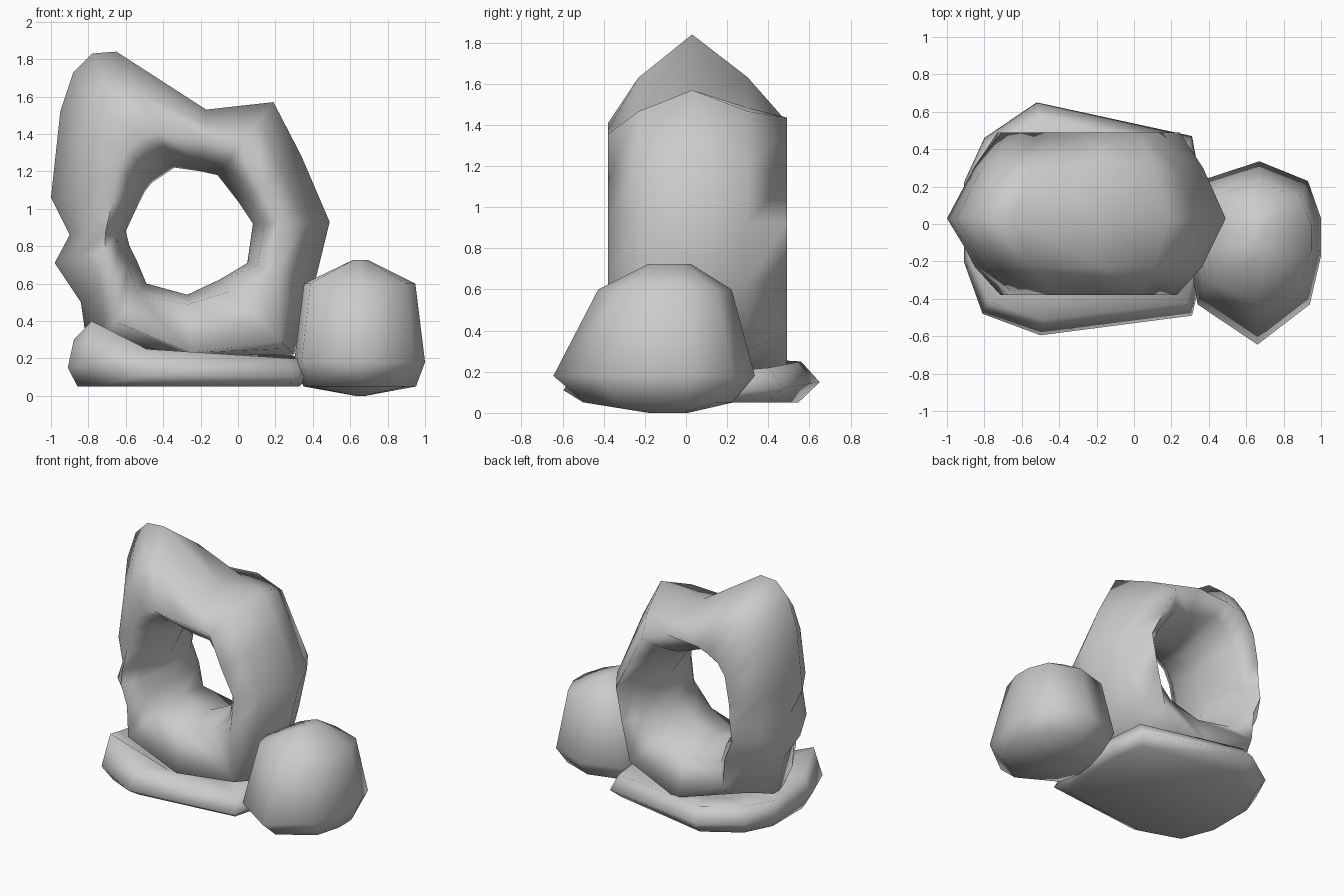
import bpy, bmesh, math

if "Cube" in bpy.data.objects:
    bpy.data.objects.remove(bpy.data.objects["Cube"])


def loft(name, rings, closed=False, angle=55):
    """Skin rings of equal point count; cap the ends unless the loft closes on itself."""
    bm = bmesh.new()
    loops = [[bm.verts.new(p) for p in r] for r in rings]
    n, m = len(loops), len(loops[0])
    for i in range(n if closed else n - 1):
        a, b = loops[i], loops[(i + 1) % n]
        for j in range(m):
            k = (j + 1) % m
            bm.faces.new((a[j], a[k], b[k], b[j]))
    if not closed:
        bm.faces.new(loops[0])
        bm.faces.new(loops[-1])
    bmesh.ops.recalc_face_normals(bm, faces=bm.faces)
    me = bpy.data.meshes.new(name)
    bm.to_mesh(me)
    bm.free()
    ob = bpy.data.objects.new(name, me)
    bpy.context.collection.objects.link(ob)
    bpy.ops.object.select_all(action='DESELECT')
    ob.select_set(True)
    bpy.context.view_layer.objects.active = ob
    bpy.ops.object.shade_smooth_by_angle(angle=math.radians(angle))
    return ob


# Holed rock: stations around the hole
# (outer x, z, inner x, z, front crest factor, back crest factor)
stations = [
    (-1.0, 1.06, -.53, 1.03, 1.2, 1.1), (-.95, 1.52, -.5, 1.09, 1.2, 1.1),
    (-.88, 1.73, -.46, 1.14, 1.2, 1.15), (-.78, 1.83, -.4, 1.18, 1.2, 1.2),
    (-.65, 1.84, -.34, 1.22, 1.2, 1.2), (-.17, 1.53, -.2, 1.2, .8, .5),
    (.19, 1.57, -.11, 1.18, .95, .95), (.34, 1.28, 0, 1.04, 1.1, 1.05),
    (.49, .93, .08, .92, 1.1, 1.05), (.41, .6, .05, .71, 1, 1.05),
    (.3, .22, -.1, .62, .3, .75), (-.25, .2, -.27, .54, .15, .1),
    (-.8, .22, -.49, .6, .8, .85), (-.84, .5, -.54, .72, 1, 1),
    (-.98, .71, -.58, .8, 1.15, 1.1), (-.9, .86, -.6, .88, 1.1, 1.1)]
# Cross-section: fraction from outer to inner edge, depth
section = [(0, .03), (.28, -.23), (.58, -.38), (.85, -.25),
           (1, .05), (.8, .37), (.57, .49), (.28, .3)]
rings = []
for ox, oz, ix, iz, kf, kb in stations:
    ring = []
    for t, y in section:
        if t < .7:
            t *= kf if y < 0 else kb
        ring.append((ox + (ix - ox) * t, y, oz + (iz - oz) * t))
    rings.append(ring)
loft("holed_rock", rings, closed=True, angle=110)

# Base slab: outline x, y, rim height, top height
outline = [(-.91, -.2, .15, .3), (-.81, -.48, .17, .4), (-.5, -.595, .11, .25),
           (.31, -.49, .1, .2), (.38, -.2, .1, .2), (.36, .2, .1, .2),
           (.31, .47, .12, .22), (-.52, .65, .15, .25), (-.8, .46, .15, .26),
           (-.91, .22, .15, .25)]


def inset(x, y, sx, sy):
    return -.26 + (x + .26) * sx, y * sy


loft("base_slab", [
    [(*inset(x, y, .92, .84), .05) for x, y, r, t in outline],
    [(x, y, r) for x, y, r, t in outline],
    [(*inset(x, y, .95, .86), t) for x, y, r, t in outline],
    [(*inset(x, y, .5, .5), .19) for x, y, r, t in outline]], angle=100)

# Boulder: one outline scaled at several heights (z, x scale, front and back y scale)
rock = [(.66, -.645), (.94, -.43), (1.0, -.17), (1.0, .03), (.93, .23),
        (.67, .335), (.38, .24), (.32, 0), (.3, -.2), (.34, -.43)]
levels = [(0, .08, .15, .25), (.05, .86, .72, .75), (.18, 1, 1, 1),
          (.6, .85, .6, .74), (.725, .12, .15, .28)]
loft("boulder", [[(.655 + (x - .655) * sx, -.1 + (y + .1) * (sf if y < -.1 else sb), z)
                  for x, y in rock] for z, sx, sf, sb in levels], angle=80)
